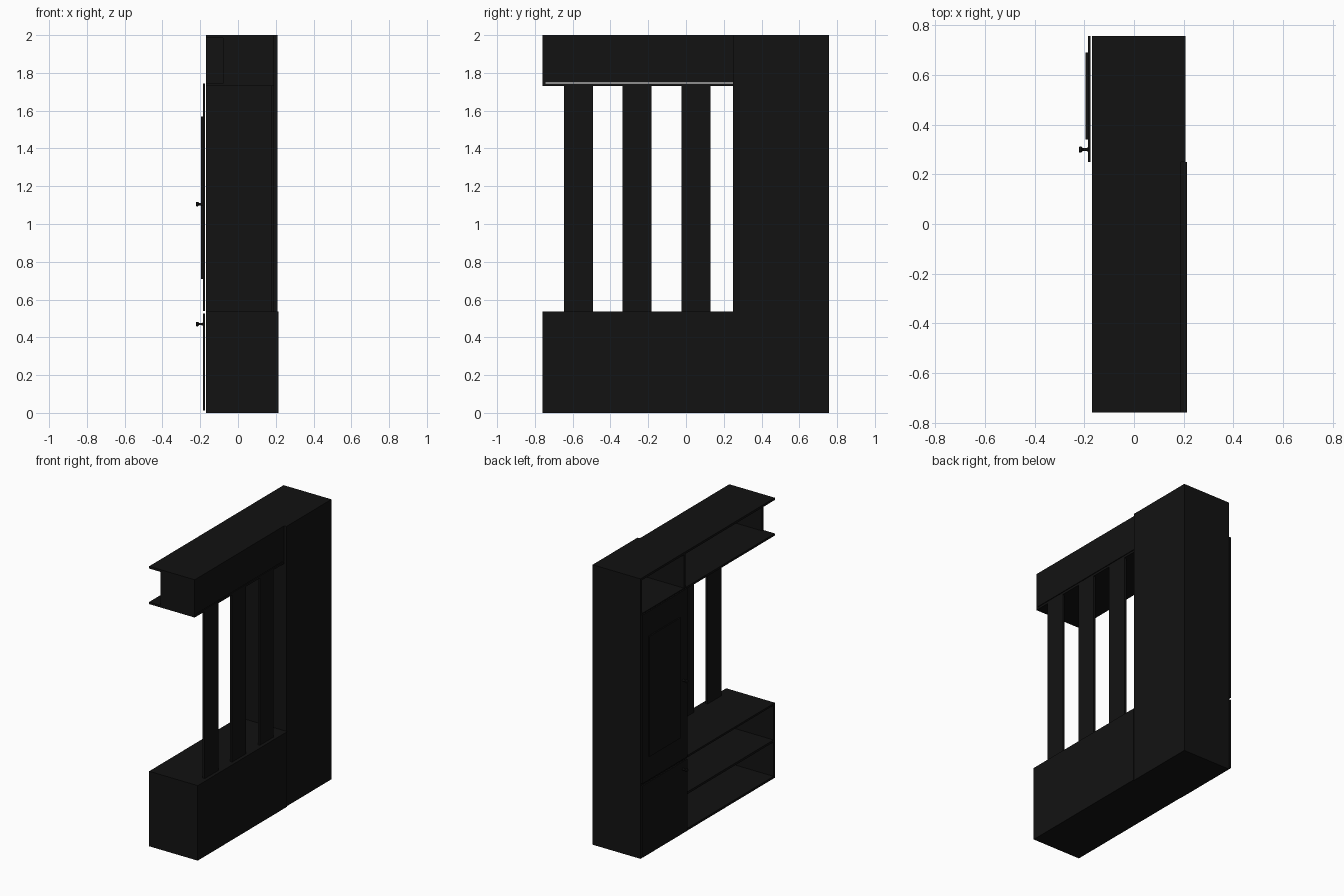
import bpy, math

if "Cube" in bpy.data.objects:
    bpy.data.objects.remove(bpy.data.objects["Cube"])

black = bpy.data.materials.new("black_lacquer")
black.diffuse_color = (0.006, 0.006, 0.006, 1)
black.use_nodes = True
black.node_tree.nodes["Principled BSDF"].inputs["Base Color"].default_value = black.diffuse_color
T = 0.016  # board thickness


def board(name, x, y, z):
    """Flat board given by its (min, max) on each axis."""
    bpy.ops.mesh.primitive_cube_add(size=1, location=[(a + b) / 2 for a, b in (x, y, z)])
    o = bpy.context.object
    o.name = name
    o.scale = [b - a for a, b in (x, y, z)]
    bpy.ops.object.transform_apply(location=False, rotation=False, scale=True)
    o.data.materials.append(black)
    return o


def knob(name, y, z):
    """Turned knob pointing to -x, lathed from a small profile."""
    prof = [(0, 0.009), (0.008, 0.006), (0.022, 0.006), (0.028, 0.012), (0.036, 0.012), (0.038, 0.009)]
    n = 16
    verts = [(-0.184 - d, y + r * math.cos(2 * math.pi * i / n), z + r * math.sin(2 * math.pi * i / n))
             for d, r in prof for i in range(n)]
    faces = [(k * n + i, (k + 1) * n + i, (k + 1) * n + (i + 1) % n, k * n + (i + 1) % n)
             for k in range(len(prof) - 1) for i in range(n)]
    faces += [tuple(range(n)), tuple(reversed(range((len(prof) - 1) * n, len(prof) * n)))]
    me = bpy.data.meshes.new(name)
    me.from_pydata(verts, [], faces)
    me.materials.append(black)
    o = bpy.data.objects.new(name, me)
    bpy.context.collection.objects.link(o)
    bpy.context.view_layer.objects.active = o
    bpy.ops.object.select_all(action='DESELECT')
    o.select_set(True)
    bpy.ops.object.mode_set(mode='EDIT')
    bpy.ops.mesh.select_all(action='SELECT')
    bpy.ops.mesh.normals_make_consistent(inside=False)
    bpy.ops.object.mode_set(mode='OBJECT')
    bpy.ops.object.shade_smooth_by_angle(angle=math.radians(35))


F, B = -0.17, 0.19          # front and back of the carcasses
L, M, R = -0.76, 0.25, 0.757  # low end, divider, tall end

# Tall cabinet carcass
board("tall_outer_side", (F, B), (R - T, R), (0, 2))
board("tall_inner_side", (F, B), (M, M + T), (0, 2))
for name, z in (("bottom", 0), ("lower_shelf", 0.522), ("niche_floor", 1.73), ("top", 2 - T)):
    board("tall_" + name, (F, B), (M + T, R - T), (z, z + T))
board("tall_back", (B, 0.208), (M, R), (0, 2))

# Doors with a raised panel and knobs
board("upper_door", (-0.186, -0.176), (M, R), (0.54, 1.745))
board("door_panel", (-0.195, -0.186), (0.34, 0.69), (0.71, 1.57))
board("lower_door", (-0.186, -0.176), (M, R), (0.012, 0.525))
knob("upper_knob", 0.30, 1.105)
knob("lower_knob", 0.30, 0.47)

# Low open bench
board("bench_end", (F, B), (L, L + T), (0, 0.522))
for name, z in (("bottom", 0), ("shelf", 0.26)):
    board("bench_" + name, (F, B), (L + T, M), (z, z + T))
board("bench_top", (F, B), (L, M), (0.522, 0.536))
board("bench_back", (B, 0.214), (L, M), (0, 0.536))

# Wall shelf with a recessed end
board("wall_shelf_top", (F, B), (L, M), (2 - T, 2))
board("wall_shelf_bottom", (F, B), (L, M), (1.73, 1.745))
board("wall_shelf_end", (-0.08, B), (L, L + T), (1.745, 2 - T))
board("wall_shelf_back", (B - T, B), (L + T, M), (1.75, 2 - T))

# Back slats between bench and wall shelf
for i, y in enumerate((-0.57, -0.26, 0.052)):
    board(f"back_slat_{i + 1}", (B - T, B), (y - 0.077, y + 0.077), (0.536, 1.73))
